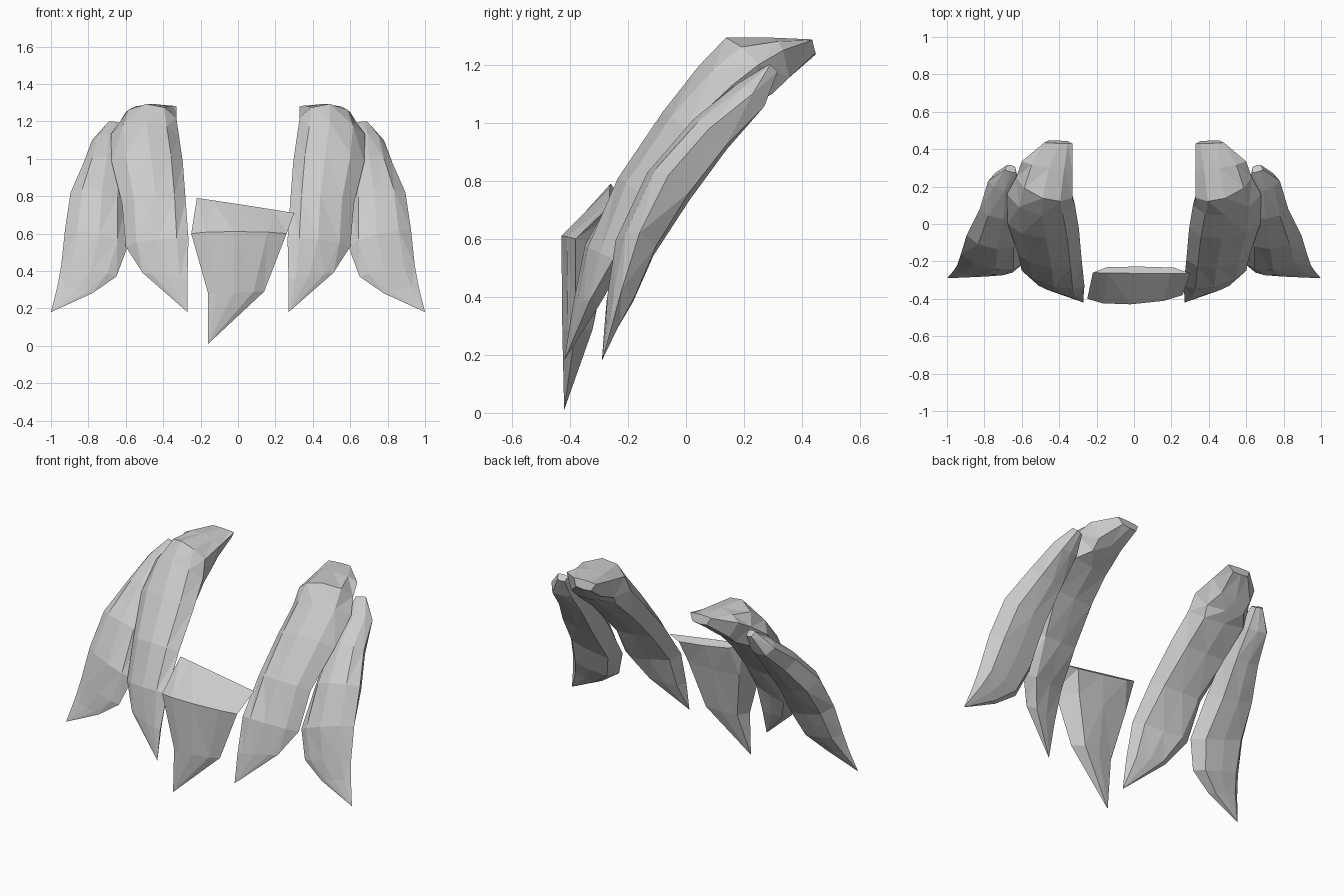
import bpy, bmesh
from mathutils import Vector

if "Cube" in bpy.data.objects:
    bpy.data.objects.remove(bpy.data.objects["Cube"])

# cross-section: (position along the width, share of front or back depth, side)
SECTION = [(0, 0, 0), (.16, .7, 1), (.45, 1, 1), (.8, .7, 1),
           (1, 0, 0), (.84, .9, -1), (.5, 1, -1), (.16, .9, -1)]


def lock(name, tip, rows, side=1):
    """Loft a faceted lock upward from a tip.
    Each row: inner edge point, outer edge point, front depth, back depth."""
    bm = bmesh.new()
    tip = Vector(tip)
    edges = [(Vector(a), Vector(b)) for a, b, f, k in rows]
    mids = [tip] + [(a + b) / 2 for a, b in edges]
    rings = []
    for i, (a, b) in enumerate(edges):
        front, back = rows[i][2:]
        along = mids[min(i + 2, len(mids) - 1)] - mids[i]
        n = (b - a).cross(along).normalized()
        ring = []
        for t, share, s in SECTION:
            depth = front if s > 0 else -back
            ring.append(bm.verts.new(a.lerp(b, t) + n * depth * share))
        rings.append(ring)
    apex = bm.verts.new(tip)
    count = len(SECTION)
    for j in range(count):
        k = (j + 1) % count
        bm.faces.new((apex, rings[0][j], rings[0][k]))
        for lo, hi in zip(rings, rings[1:]):
            bm.faces.new((lo[j], hi[j], hi[k], lo[k]))
    bm.faces.new(rings[-1])
    for v in bm.verts:
        v.co.x *= side
    bmesh.ops.triangulate(bm, faces=bm.faces[:])
    bmesh.ops.recalc_face_normals(bm, faces=bm.faces[:])
    mesh = bpy.data.meshes.new(name)
    bm.to_mesh(mesh)
    bm.free()
    obj = bpy.data.objects.new(name, mesh)
    bpy.context.collection.objects.link(obj)


# long inner locks sweeping up and back
inner = [
    ((.27, -.39, .36), (.51, -.33, .39), .015, .05),
    ((.265, -.33, .57), (.60, -.25, .53), .05, .06),
    ((.28, -.19, .78), (.62, -.16, .76), .07, .08),
    ((.295, -.02, .98), (.675, 0, .98), .09, .09),
    ((.315, .10, 1.12), (.68, .16, 1.13), .11, .11),
    ((.33, .14, 1.22), (.63, .25, 1.20), .10, .14),
    ((.33, .29, 1.25), (.60, .335, 1.25), .045, .11),
    ((.33, .43, 1.28), (.48, .435, 1.285), .005, .05),
]
# outer side locks
outer = [
    ((.78, -.28, .28), (.965, -.25, .32), .01, .03),
    ((.65, -.26, .37), (.945, -.22, .43), .03, .06),
    ((.59, -.21, .53), (.925, -.16, .62), .06, .08),
    ((.60, -.08, .76), (.895, -.06, .82), .075, .10),
    ((.60, .07, .96), (.825, .08, .98), .065, .09),
    ((.61, .20, 1.10), (.78, .23, 1.10), .05, .07),
    ((.63, .275, 1.19), (.69, .29, 1.20), .005, .04),
]
for label, side in (("right", 1), ("left", -1)):
    lock("inner_lock_" + label, (.27, -.42, .18), inner, side)
    lock("outer_lock_" + label, (1, -.29, .18), outer, side)

# short centre fringe with an off-centre point
lock("centre_fringe", (-.16, -.42, .01), [
    ((-.16, -.41, .28), (.14, -.38, .29), .03, .07),
    ((-.25, -.40, .60), (.26, -.38, .60), .04, .13),
    ((-.22, -.26, .79), (.30, -.265, .71), .002, .045),
])
